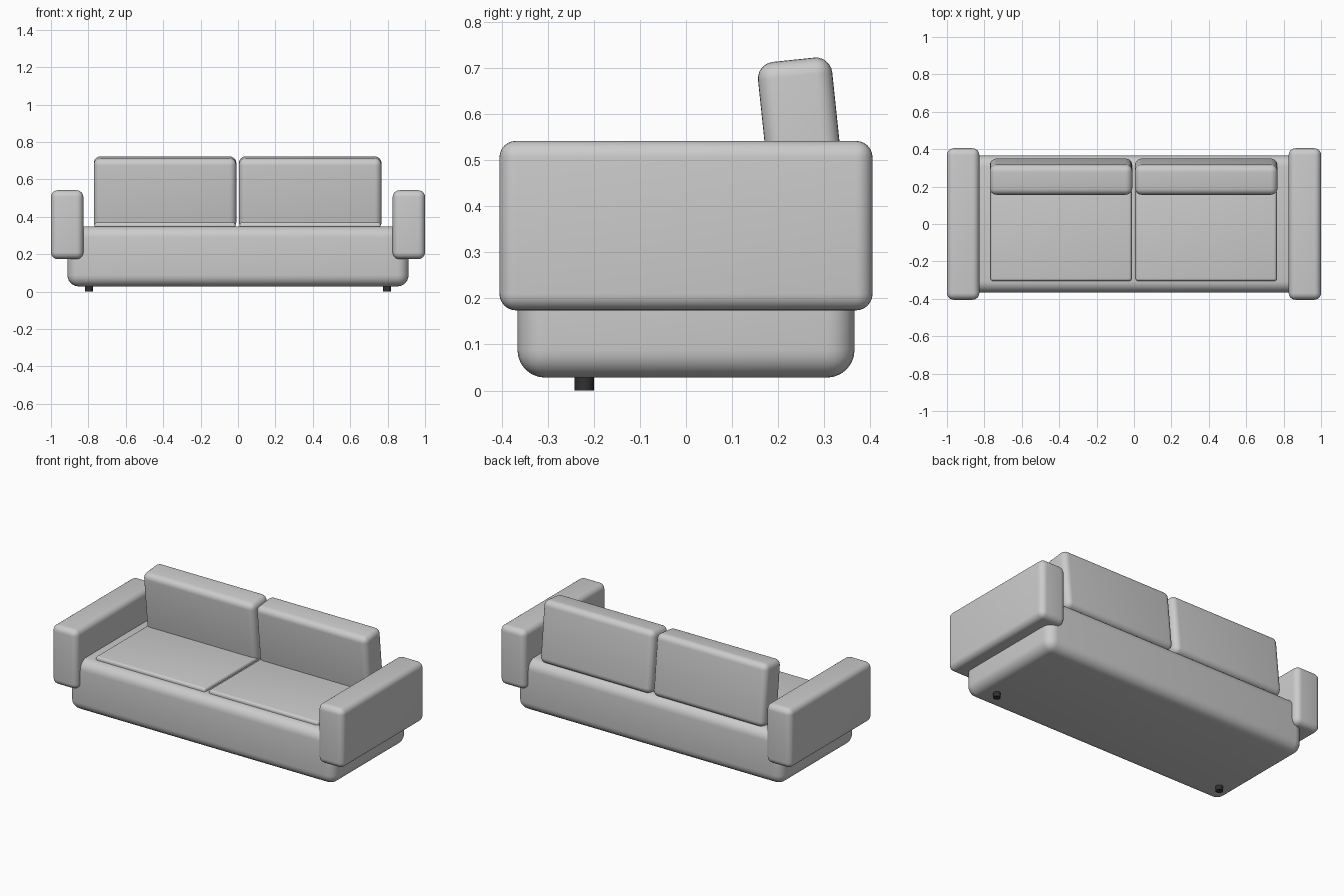
import bpy, math

if "Cube" in bpy.data.objects:
    bpy.data.objects.remove(bpy.data.objects["Cube"])


def soft_box(name, lo, hi, radius, tilt=0.0, segments=6):
    """Rounded box between two corners, optionally tilted about x."""
    centre = [(a + b) / 2 for a, b in zip(lo, hi)]
    size = [b - a for a, b in zip(lo, hi)]
    bpy.ops.mesh.primitive_cube_add(size=1, location=centre)
    ob = bpy.context.object
    ob.name = name
    ob.scale = size
    bpy.ops.object.transform_apply(location=False, rotation=False, scale=True)
    mod = ob.modifiers.new("rounding", 'BEVEL')
    mod.width = radius
    mod.segments = segments
    mod.limit_method = 'NONE'
    bpy.ops.object.modifier_apply(modifier=mod.name)
    bpy.ops.object.shade_smooth_by_angle(angle=math.radians(35))
    ob.rotation_euler.x = math.radians(tilt)
    return ob


dark = bpy.data.materials.new("dark_leg")
dark.diffuse_color = (0.03, 0.03, 0.03, 1)
dark.use_nodes = True
dark.node_tree.nodes["Principled BSDF"].inputs["Base Color"].default_value = dark.diffuse_color

# Base
soft_box("base", (-0.912, -0.366, 0.028), (0.912, 0.366, 0.349), 0.06)

for side, s, cx in (("left", -1, -0.39), ("right", 1, 0.386)):
    # Armrest
    x0, x1 = sorted((s * 0.827, s * 1.0))
    soft_box(f"{side}_arm", (x0, -0.405, 0.174), (x1, 0.405, 0.542), 0.036)

    # Seat cushion, mostly sunk into the base
    soft_box(f"{side}_seat_cushion", (cx - 0.377, -0.305, 0.25),
             (cx + 0.377, 0.30, 0.37), 0.014, segments=4)

    # Back cushion, leaning
    soft_box(f"{side}_back_cushion", (cx - 0.381, 0.172, 0.339),
             (cx + 0.381, 0.334, 0.719), 0.036, tilt=6)

    # Short front leg
    bpy.ops.mesh.primitive_cylinder_add(vertices=24, radius=0.021, depth=0.05,
                                        location=(s * 0.797, -0.221, 0.025))
    leg = bpy.context.object
    leg.name = f"{side}_front_leg"
    leg.data.materials.append(dark)
    bpy.ops.object.shade_smooth_by_angle(angle=math.radians(35))
